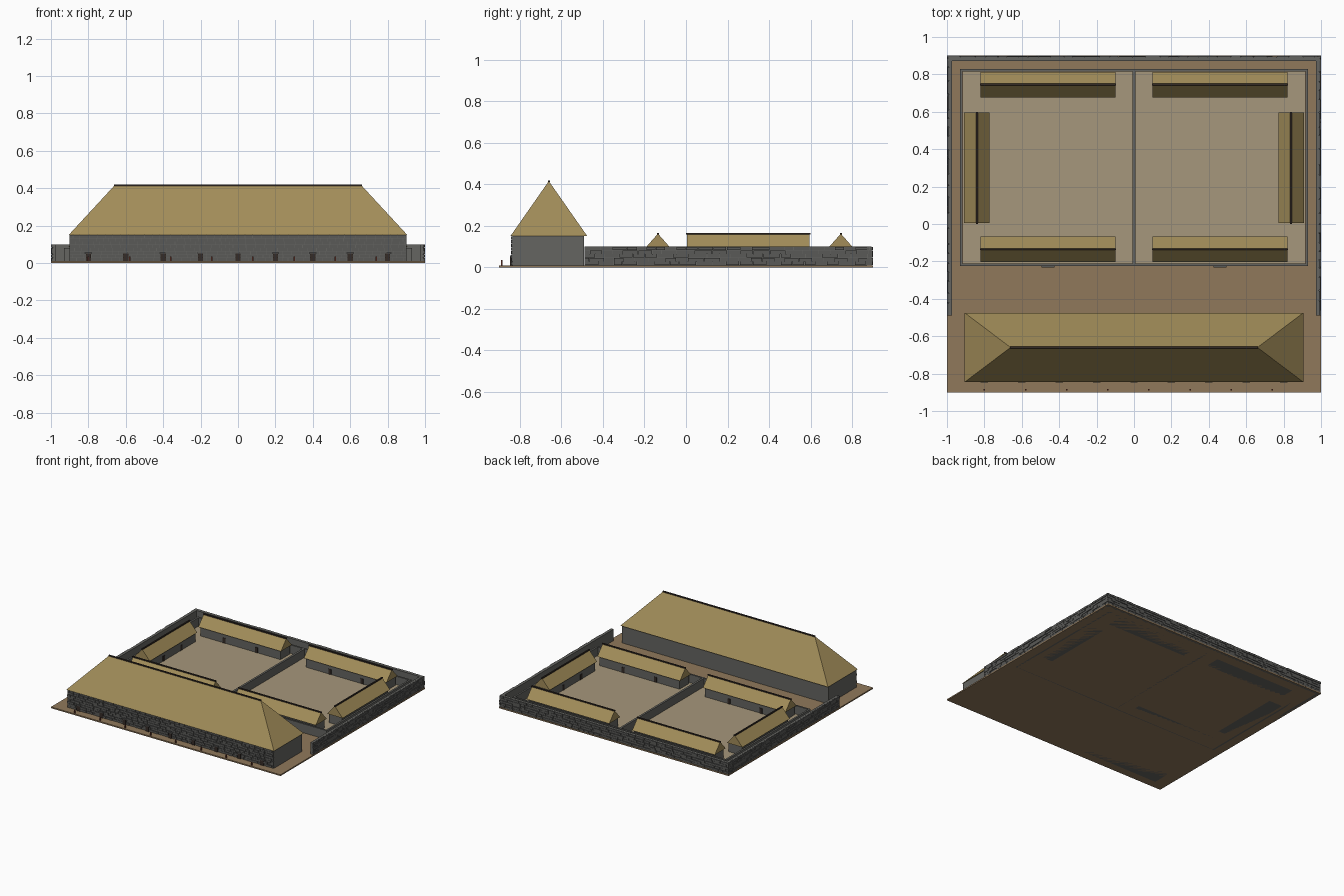
import bpy, bmesh, random
from mathutils import Vector, Matrix

if "Cube" in bpy.data.objects:
    bpy.data.objects.remove(bpy.data.objects["Cube"])

random.seed(4)


def material(name, r, g, b):
    m = bpy.data.materials.new(name)
    m.diffuse_color = (r, g, b, 1)
    m.use_nodes = True
    m.node_tree.nodes["Principled BSDF"].inputs["Base Color"].default_value = m.diffuse_color
    return m


EARTH = material("earth", 0.28, 0.19, 0.105)
COURT = material("court_sand", 0.38, 0.31, 0.2)
STONE = material("stone", 0.13, 0.13, 0.12)
BLOCK = material("dark_stone", 0.10, 0.10, 0.095)
THATCH = material("thatch", 0.36, 0.265, 0.1)
WOOD = material("dark_wood", 0.035, 0.025, 0.02)
RED = material("red_post", 0.16, 0.04, 0.025)


def finish(name, bm, mat):
    bmesh.ops.recalc_face_normals(bm, faces=bm.faces)
    me = bpy.data.meshes.new(name)
    bm.to_mesh(me)
    bm.free()
    me.materials.append(mat)
    ob = bpy.data.objects.new(name, me)
    bpy.context.collection.objects.link(ob)
    return ob


def add_box(bm, x0, x1, y0, y1, z0, z1):
    size = Matrix.Diagonal((x1 - x0, y1 - y0, z1 - z0, 1))
    mid = Matrix.Translation(((x0 + x1) / 2, (y0 + y1) / 2, (z0 + z1) / 2))
    bmesh.ops.create_cube(bm, size=1, matrix=mid @ size)


def box(name, mat, *bounds):
    bm = bmesh.new()
    add_box(bm, *bounds)
    return finish(name, bm, mat)


def roof(name, x0, x1, y0, y1, z0, z1, inset, along_y=False):
    """Gable (inset 0) or hip roof with a ridge pole."""
    bm = bmesh.new()
    lo = [bm.verts.new(p) for p in
          ((x0, y0, z0), (x1, y0, z0), (x1, y1, z0), (x0, y1, z0))]
    cx, cy = (x0 + x1) / 2, (y0 + y1) / 2
    if along_y:
        a = bm.verts.new((cx, y0 + inset, z1))
        b = bm.verts.new((cx, y1 - inset, z1))
        lo = lo[1:] + lo[:1]
        ridge = (cx - 0.005, cx + 0.005, y0 + inset - 0.004, y1 - inset + 0.004)
    else:
        a = bm.verts.new((x0 + inset, cy, z1))
        b = bm.verts.new((x1 - inset, cy, z1))
        ridge = (x0 + inset - 0.004, x1 - inset + 0.004, cy - 0.005, cy + 0.005)
    bm.faces.new(lo)
    if along_y:
        bm.faces.new((lo[0], lo[1], b, a))
        bm.faces.new((lo[1], lo[2], b))
        bm.faces.new((lo[2], lo[3], a, b))
        bm.faces.new((lo[3], lo[0], a))
    else:
        bm.faces.new((lo[0], lo[1], b, a))
        bm.faces.new((lo[1], lo[2], b))
        bm.faces.new((lo[2], lo[3], a, b))
        bm.faces.new((lo[3], lo[0], a))
    finish(name, bm, THATCH)
    box(name + "_ridge_pole", WOOD, *ridge, z1 - 0.004, z1 + 0.004)


def masonry(name, start, end, normal, height, rows, width, depth):
    """Courses of uneven blocks standing out from a wall face."""
    bm = bmesh.new()
    start, end, normal = Vector(start), Vector(end), Vector(normal)
    d = (end - start).normalized()
    length, h = (end - start).length, height / rows
    for r in range(rows):
        t = 0.0
        while t < length - 0.004:
            w = width * random.uniform(0.65, 1.35)
            if r % 2 and t == 0:
                w *= 0.5
            e = min(t + w, length)
            out = depth * random.uniform(0.5, 1)
            p = start + d * (t + 0.0015)
            q = start + d * (e - 0.0015) + normal * out
            add_box(bm, min(p.x, q.x), max(p.x, q.x), min(p.y, q.y), max(p.y, q.y),
                    0.01 + r * h + 0.001, 0.01 + (r + 1) * h - 0.001)
            t = e
    finish(name, bm, BLOCK)


# Ground and courtyard floors
box("ground", EARTH, -1, 1, -0.9, 0.9, 0, 0.01)
for n, s in (("left", -0.46), ("right", 0.46)):
    box(n + "_courtyard", COURT, s - 0.455, s + 0.455, -0.215, 0.82, 0.008, 0.014)

# Great hall with hipped thatch
box("hall_walls", STONE, -0.9, 0.9, -0.835, -0.49, 0, 0.152)
masonry("hall_front_stones", (-0.9, -0.835, 0), (0.9, -0.835, 0), (0, -1, 0),
        0.14, 8, 0.045, 0.008)
roof("hall_roof", -0.905, 0.905, -0.845, -0.475, 0.15, 0.415, 0.245)
for i in range(9):
    x = -0.8 + 0.2 * i
    box("hall_doorway", WOOD, x - 0.014, x + 0.014, -0.846, -0.83, 0.01, 0.05)
    box("hall_lintel", BLOCK, x - 0.02, x + 0.02, -0.848, -0.83, 0.05, 0.057)
for i in range(8):
    x = -0.8 + 0.22 * i
    box("front_post", RED, x - 0.004, x + 0.004, -0.891, -0.883, 0.01, 0.035)

# Outer boundary walls with coursed blocks
box("back_wall", STONE, -0.995, 0.995, 0.872, 0.892, 0, 0.1)
masonry("back_wall_stones", (-1, 0.89, 0), (1, 0.89, 0), (0, 1, 0), 0.09, 5, 0.06, 0.01)
for n, s in (("left", -1), ("right", 1)):
    xs = sorted((s * 0.972, s * 0.99))
    box(n + "_wall", STONE, *xs, -0.488, 0.892, 0, 0.1)
    masonry(n + "_wall_stones", (s * 0.988, -0.49, 0), (s * 0.988, 0.9, 0), (s, 0, 0),
            0.09, 5, 0.065, 0.012)

# Inner enclosure walls, divider and gateways
H = 0.08
box("enclosure_back", STONE, -0.93, 0.93, 0.816, 0.83, 0, H)
box("enclosure_front", STONE, -0.93, 0.93, -0.224, -0.21, 0, H)
box("enclosure_left", STONE, -0.93, -0.916, -0.21, 0.816, 0, H)
box("enclosure_right", STONE, 0.916, 0.93, -0.21, 0.816, 0, H)
box("enclosure_divider", STONE, -0.008, 0.008, -0.21, 0.816, 0, H)
for x in (-0.46, 0.46):
    box("gateway", WOOD, x - 0.025, x + 0.025, -0.23, -0.22, 0.01, 0.06)
    box("gateway_lintel", BLOCK, x - 0.035, x + 0.035, -0.232, -0.22, 0.06, 0.07)

# Gabled houses around both courtyards
for s in (-1, 1):
    cx = s * 0.46
    for n, cy, f in (("front_house", -0.135, 1), ("back_house", 0.745, -1)):
        box(n, STONE, cx - 0.35, cx + 0.35, cy - 0.058, cy + 0.058, 0, 0.092)
        roof(n + "_roof", cx - 0.36, cx + 0.36, cy - 0.068, cy + 0.068, 0.085, 0.162, 0)
        for dx in (-0.14, 0.14):
            ys = sorted((cy + f * 0.05, cy + f * 0.061))
            box(n + "_door", WOOD, cx + dx - 0.012, cx + dx + 0.012, *ys, 0.01, 0.055)
    sx = s * 0.84
    box("side_house", STONE, sx - 0.058, sx + 0.058, 0.015, 0.585, 0, 0.092)
    roof("side_house_roof", sx - 0.068, sx + 0.068, 0.005, 0.595, 0.085, 0.162, 0, True)
    for y in (0.19, 0.41):
        xs = sorted((sx - s * 0.05, sx - s * 0.061))
        box("side_house_door", WOOD, *xs, y - 0.012, y + 0.012, 0.01, 0.055)
